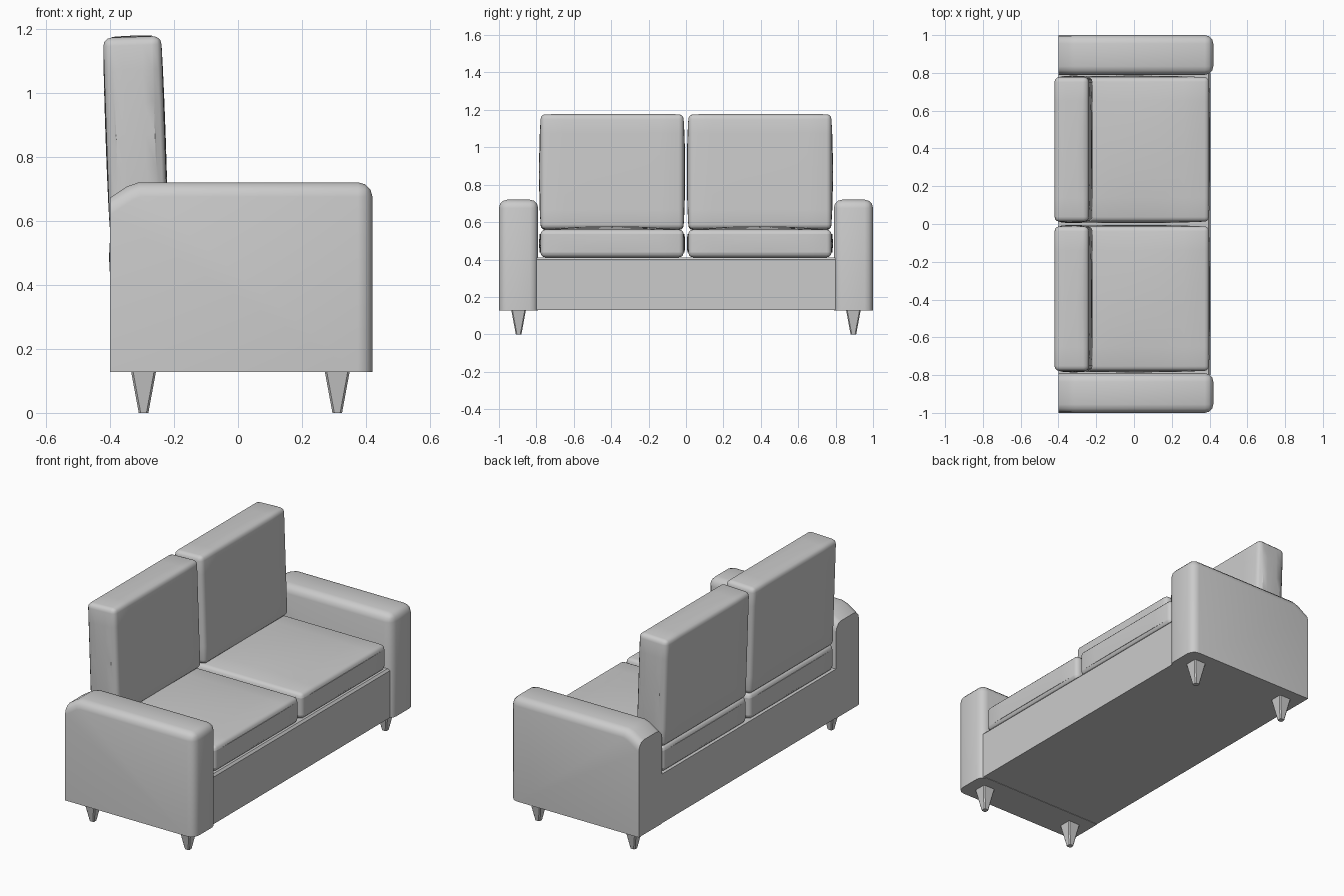
import bpy, bmesh, math
from mathutils import Matrix, Vector

if "Cube" in bpy.data.objects:
    bpy.data.objects.remove(bpy.data.objects["Cube"])


def finish(bm, name, angle=35):
    bmesh.ops.recalc_face_normals(bm, faces=bm.faces)
    me = bpy.data.meshes.new(name)
    bm.to_mesh(me)
    bm.free()
    ob = bpy.data.objects.new(name, me)
    bpy.context.collection.objects.link(ob)
    bpy.ops.object.select_all(action='DESELECT')
    ob.select_set(True)
    bpy.context.view_layer.objects.active = ob
    bpy.ops.object.shade_smooth_by_angle(angle=math.radians(angle))
    return ob


def prism(profile, y0, y1):
    """Extrude an (x, z) outline along y."""
    bm = bmesh.new()
    face = bm.faces.new([bm.verts.new((x, y0, z)) for x, z in profile])
    new = bmesh.ops.extrude_face_region(bm, geom=[face])['geom']
    for v in new:
        if isinstance(v, bmesh.types.BMVert):
            v.co.y = y1
    bmesh.ops.recalc_face_normals(bm, faces=bm.faces)
    return bm


def cushion(name, centre, size, bulge, bevel, lean=0):
    """Softly swollen box with rounded edges."""
    bm = bmesh.new()
    bmesh.ops.create_cube(bm, size=2)
    bmesh.ops.subdivide_edges(bm, edges=bm.edges[:], cuts=5, use_grid_fill=True)
    rim = [e for e in bm.edges if len(e.link_faces) == 2
           and e.calc_face_angle() > 1]
    for v in bm.verts:
        p = v.co.copy()
        for i in range(3):
            j, k = (i + 1) % 3, (i + 2) % 3
            swell = bulge[i] * (1 - p[j] ** 2) * (1 - p[k] ** 2)
            v.co[i] = p[i] * (size[i] / 2 + swell)
    bmesh.ops.bevel(bm, geom=rim, offset=bevel, segments=3, profile=0.5,
                    affect='EDGES', clamp_overlap=True)
    bm.transform(Matrix.Translation(Vector(centre))
                 @ Matrix.Rotation(lean, 4, 'Y'))
    return finish(bm, name)


# Base frame between the arms
finish(prism([(-.40, .13), (.405, .13), (.405, .40), (.395, .412), (-.40, .412)],
             -.80, .80), "base")

for s, side in ((-1, "right"), (1, "left")):
    # Arm: rounded on top and front, flat at the back and underneath
    bm = prism([(-.40, .128), (.42, .128), (.42, .72), (-.31, .72),
                (-.345, .708), (-.40, .672)], s * .79, s * 1.0)
    edges = []
    for e in bm.edges:
        a, b = e.verts[0].co, e.verts[1].co
        bottom = a.z < .13 and b.z < .13
        back = a.x < -.39 and b.x < -.39
        across = abs(a.y - b.y) > .01
        if not bottom and not back and (not across or a.x > .4):
            edges.append(e)
    bmesh.ops.bevel(bm, geom=edges, offset=.045, segments=3, profile=0.5,
                    affect='EDGES', clamp_overlap=True)
    finish(bm, side + "_arm")

    # Seat and back cushions
    cushion(side + "_seat_cushion", (0, s * .395, .486), (.795, .765, .148),
            (.005, .008, .018), .028)
    cushion(side + "_back_cushion", (-.32, s * .395, .867), (.182, .765, .615),
            (.003, .008, .004), .026, math.radians(-2))

    # Tapered legs
    for x, end in ((-.295, "back"), (.31, "front")):
        bm = bmesh.new()
        bmesh.ops.create_cube(bm, size=1)
        for v in bm.verts:
            w = .078 if v.co.z > 0 else .03
            v.co = (x + v.co.x * w, s * .895 + v.co.y * w,
                    .13 if v.co.z > 0 else 0)
        sides = [e for e in bm.edges
                 if abs(e.verts[0].co.z - e.verts[1].co.z) > .1]
        bmesh.ops.bevel(bm, geom=sides, offset=.006, segments=1,
                        affect='EDGES', clamp_overlap=True)
        finish(bm, f"{side}_{end}_leg", 30)
